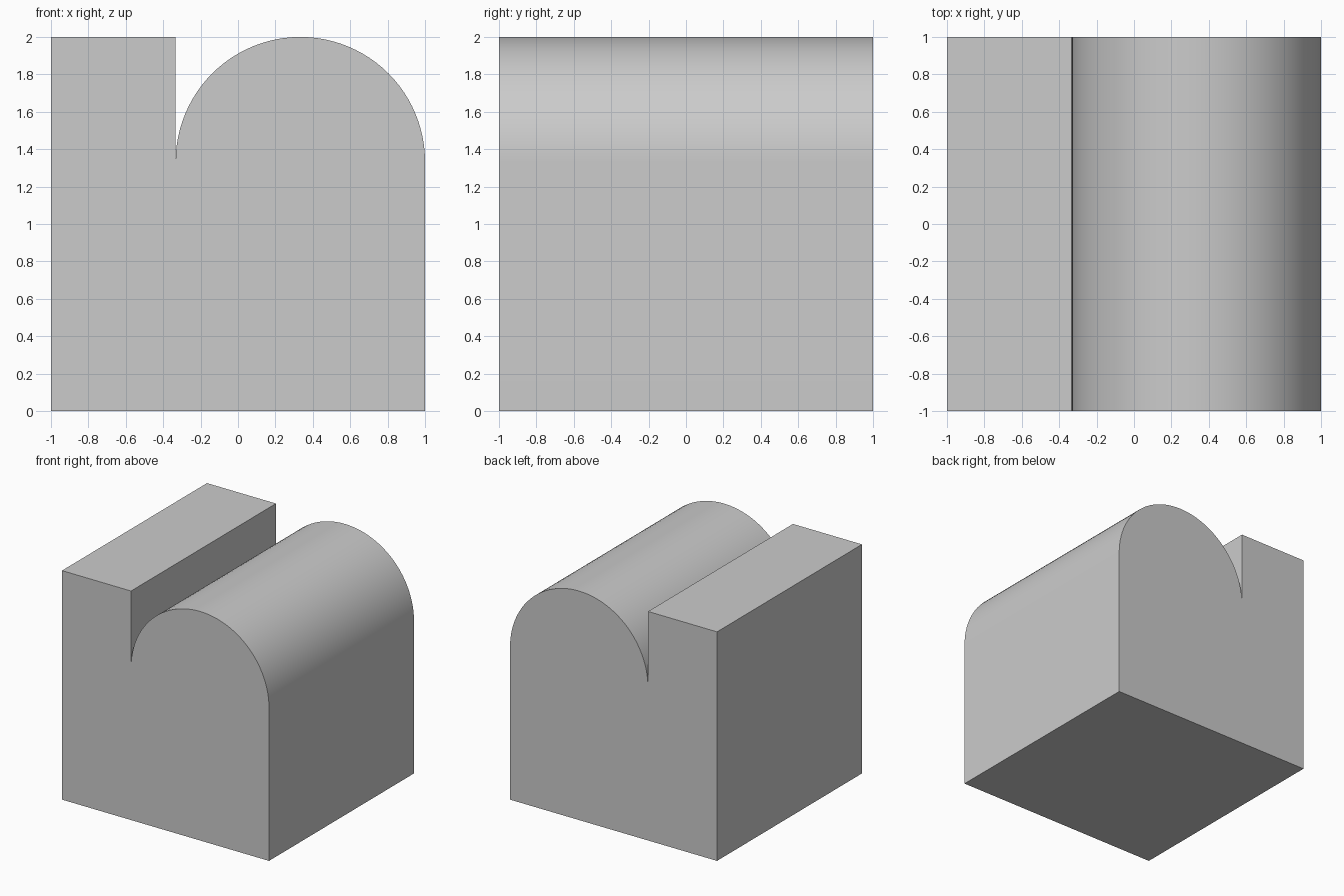
import bpy, bmesh, math

if "Cube" in bpy.data.objects:
    bpy.data.objects.remove(bpy.data.objects["Cube"])

R = 2 / 3            # radius of the rounded ridge
CX, CZ = 1 / 3, 4 / 3  # arc centre
SEGMENTS = 48

# Front outline: base, right wall, half-round ridge, notch, square block
outline = [(-1, 0), (1, 0)]
for i in range(SEGMENTS + 1):
    a = math.pi * i / SEGMENTS
    outline.append((CX + R * math.cos(a), CZ + R * math.sin(a)))
outline += [(-1 / 3, 2), (-1, 2)]

# Extrude the outline from front to back
bm = bmesh.new()
front = bm.faces.new([bm.verts.new((x, -1, z)) for x, z in outline])
extruded = bmesh.ops.extrude_face_region(bm, geom=[front], use_keep_orig=True)
back_verts = [g for g in extruded["geom"] if isinstance(g, bmesh.types.BMVert)]
bmesh.ops.translate(bm, verts=back_verts, vec=(0, 2, 0))
bmesh.ops.recalc_face_normals(bm, faces=bm.faces)

mesh = bpy.data.meshes.new("notched_block")
bm.to_mesh(mesh)
bm.free()
block = bpy.data.objects.new("notched_block", mesh)
bpy.context.collection.objects.link(block)

# Smooth ridge, sharp edges elsewhere
bpy.context.view_layer.objects.active = block
block.select_set(True)
bpy.ops.object.shade_smooth_by_angle(angle=math.radians(30))
